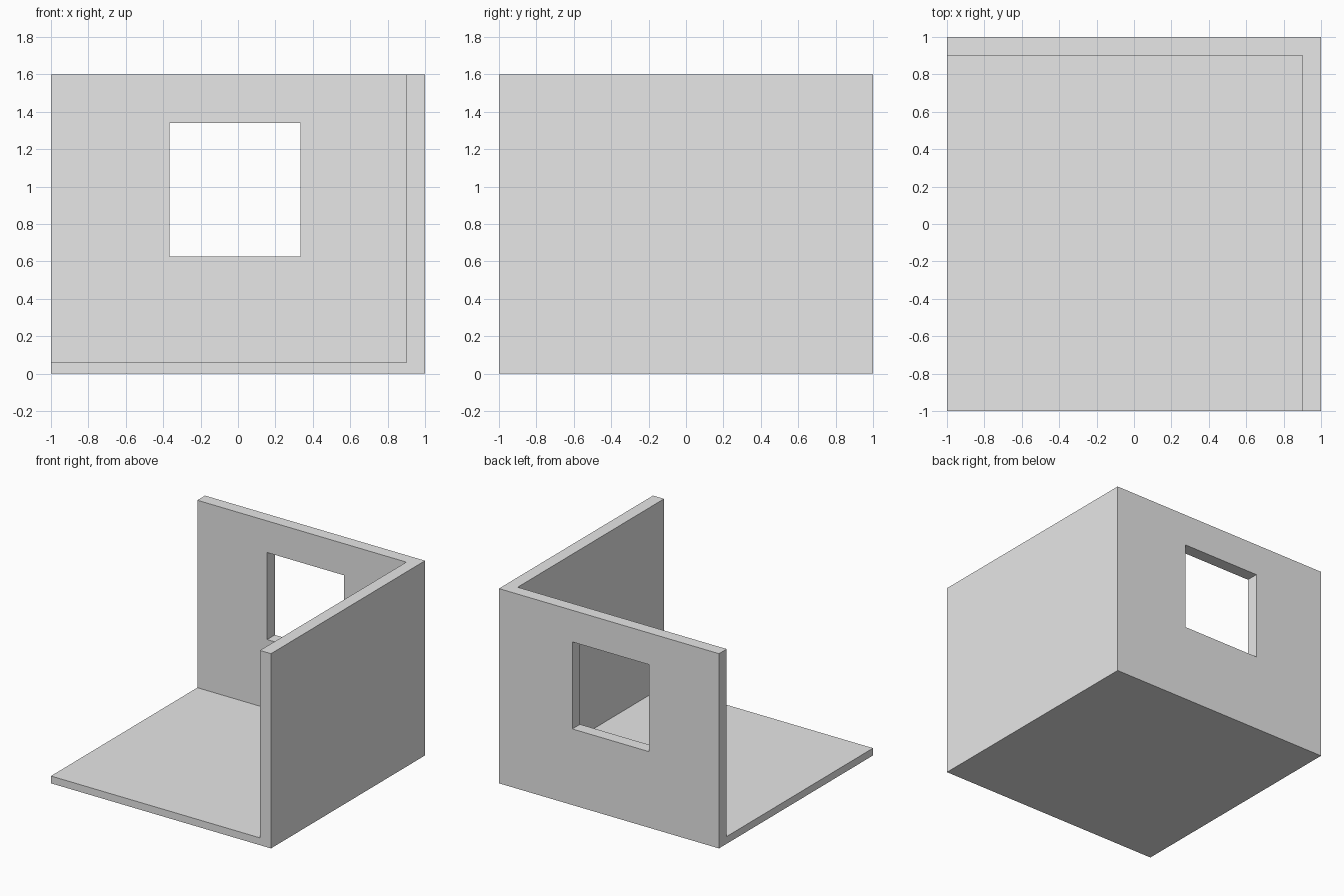
import bpy
from mathutils import Vector

default_cube = bpy.data.objects.get("Cube")
if default_cube:
    bpy.data.objects.remove(default_cube, do_unlink=True)

plaster = bpy.data.materials.new("light_grey")
plaster.use_nodes = True
plaster.diffuse_color = (0.8, 0.8, 0.8, 1)
plaster.node_tree.nodes["Principled BSDF"].inputs["Base Color"].default_value = (0.8, 0.8, 0.8, 1)


def box(name, low, high):
    """Axis-aligned box between two corners."""
    low, high = Vector(low), Vector(high)
    bpy.ops.mesh.primitive_cube_add(size=1, location=(low + high) / 2)
    obj = bpy.context.object
    obj.name = name
    obj.scale = high - low
    bpy.ops.object.transform_apply(location=True, rotation=False, scale=True)
    obj.data.materials.append(plaster)
    return obj


def cut(target, cutter):
    """Subtract the cutter from the target, then discard it."""
    cutter.hide_render = True
    mod = target.modifiers.new(cutter.name, 'BOOLEAN')
    mod.operation = 'DIFFERENCE'
    mod.solver = 'EXACT'
    mod.object = cutter
    bpy.context.view_layer.objects.active = target
    bpy.ops.object.modifier_apply(modifier=mod.name)
    bpy.data.objects.remove(cutter, do_unlink=True)


# Room shell: solid block hollowed to a floor, back wall and left wall
wall = 0.1
floor = 0.06
room = box("room_shell", (-1, -1, 0), (1, 1, 1.6))
cut(room, box("room_space", (-2, -2, floor), (1 - wall, 1 - wall, 2)))

# Window opening through the back wall
cut(room, box("window_opening", (-0.365, 0.7, 0.625), (0.333, 1.2, 1.34)))
